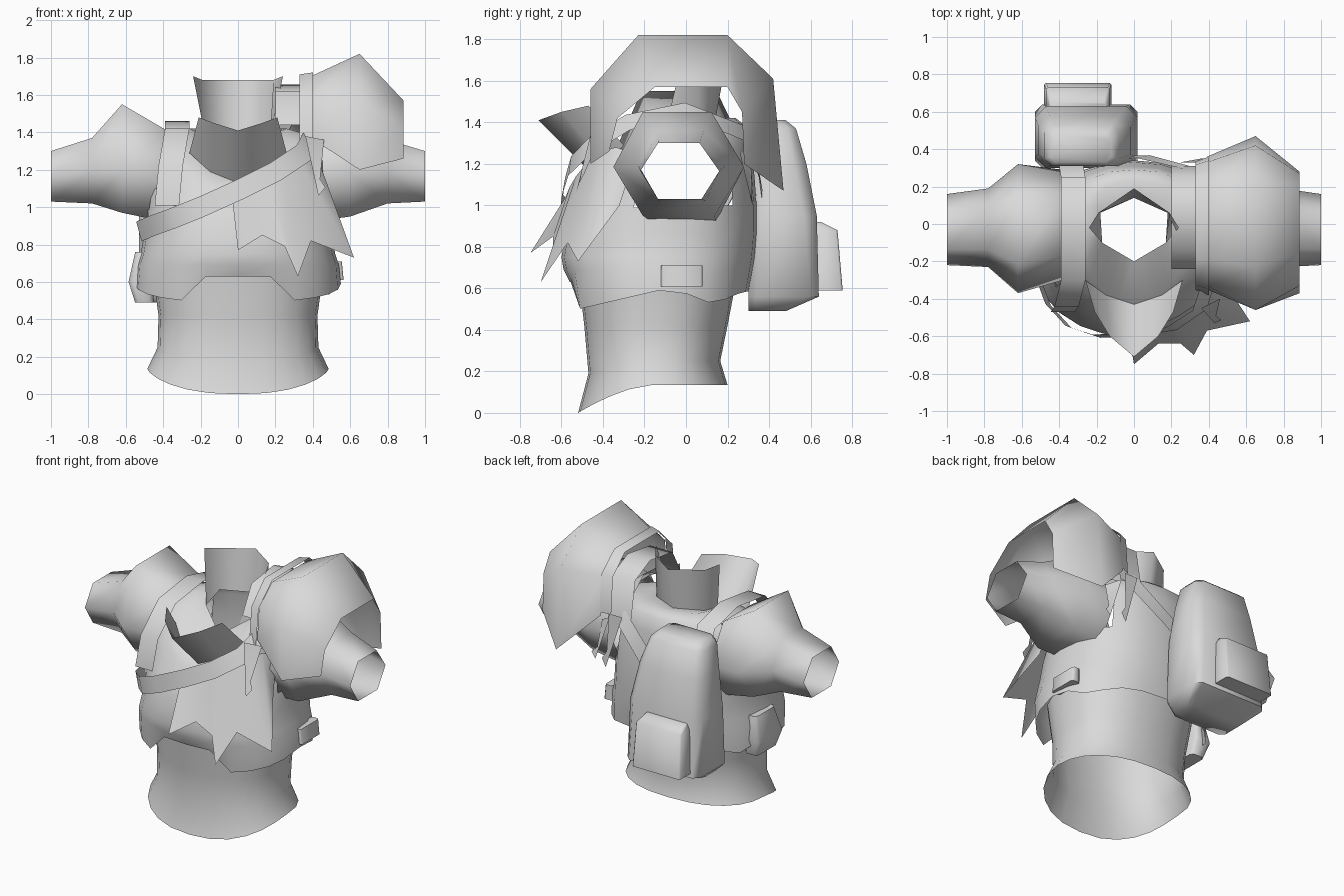
import bpy, bmesh, math
from mathutils import Vector

if "Cube" in bpy.data.objects:
    bpy.data.objects.remove(bpy.data.objects["Cube"])

grey = bpy.data.materials.new("light_grey")
grey.diffuse_color = (0.7, 0.7, 0.7, 1)
grey.use_nodes = True
grey.node_tree.nodes["Principled BSDF"].inputs["Base Color"].default_value = grey.diffuse_color


def loft(name, rows, closed=True, caps=False, angle=60, hole=None):
    """Skin rows of points; optional end caps and a face removal rule."""
    bm = bmesh.new()
    grid = [[bm.verts.new(p) for p in r] for r in rows]
    n = len(rows[0])
    for a, b in zip(grid, grid[1:]):
        for i in range(n if closed else n - 1):
            j = (i + 1) % n
            bm.faces.new((a[i], a[j], b[j], b[i]))
    if caps:
        bm.faces.new(grid[0][::-1])
        bm.faces.new(grid[-1])
    if hole:
        gone = [f for f in bm.faces if hole(f.calc_center_median())]
        bmesh.ops.delete(bm, geom=gone, context='FACES')
    bmesh.ops.recalc_face_normals(bm, faces=bm.faces)
    me = bpy.data.meshes.new(name)
    bm.to_mesh(me)
    bm.free()
    me.materials.append(grey)
    for p in me.polygons:
        p.use_smooth = True
    me.set_sharp_from_angle(angle=math.radians(angle))
    ob = bpy.data.objects.new(name, me)
    bpy.context.collection.objects.link(ob)
    return ob


def body_ring(z, hw, yf, yb, drop=0, n=24, rule=None):
    """Slightly squared oval around the body, lowered by drop towards the front."""
    pts = []
    for i in range(n):
        a = 2 * math.pi * i / n
        s, c = (math.copysign(abs(v) ** .86, v) for v in (math.sin(a), math.cos(a)))
        x = hw * s
        y = (yf + yb) / 2 - (yb - yf) / 2 * c
        zz = z - drop * max(0, c) ** 1.5
        pts.append((x, y, rule(x, y, c) if rule else zz))
    return pts


def ribbon(name, pts, width, side=None):
    """Flat strap following points, lying against the body or along a fixed side."""
    pts = [Vector(p) for p in pts]
    rows = []
    for i, p in enumerate(pts):
        t = pts[min(i + 1, len(pts) - 1)] - pts[max(i - 1, 0)]
        s = Vector(side) if side else t.cross(p - Vector((0, -0.1, 1.0))).normalized()
        rows.append((p - s * width / 2, p + s * width / 2))
    return loft(name, rows, closed=False)


def block_ring(x0, x1, y0, y1, z, c):
    """Rectangle with cut corners at height z."""
    return [(x0 + c, y0, z), (x1 - c, y0, z), (x1, y0 + c, z), (x1, y1 - c, z),
            (x1 - c, y1, z), (x0 + c, y1, z), (x0, y1 - c, z), (x0, y0 + c, z)]


# Inner shirt with a dipping front hem, open at the bottom
loft("shirt", [
    body_ring(0, .485, -.52, .2, rule=lambda x, y, c: .135 - .135 * max(0, c) ** 1.6),
    body_ring(.25, .43, -.47, .165, .06),
    body_ring(.42, .425, -.49, .2),
    body_ring(.68, .46, -.52, .25)])


# Jacket: notched hem, chest, armholes, neckline and neck opening
def hem(x, y, c):
    if c > 0:
        return .63 if abs(x) < .22 else .59 - .1 * c
    return .59 - .06 * math.exp(-((c + .6) / .25) ** 2)


def armhole(p):
    return abs(p.x) > .33 and ((p.y + .02) / .26) ** 2 + ((p.z - 1.17) / .21) ** 2 < 1


# Six-sided neck opening, sampled to match the body rings
neck = [Vector(p) for p in [(0, -.2, 1.24), (.17, -.1, 1.36), (.18, .06, 1.4),
                            (0, .14, 1.4), (-.18, .06, 1.4), (-.17, -.1, 1.36)]]
neck_ring = [neck[i].lerp(neck[(i + 1) % 6], k / 4) for i in range(6) for k in range(4)]

loft("jacket", [
    body_ring(0, .55, -.56, .3, rule=hem),
    body_ring(.69, .54, -.59, .32),
    body_ring(.75, .52, -.6, .33),
    body_ring(.87, .50, -.585, .34, .03),
    body_ring(1.0, .49, -.56, .34, .06),
    body_ring(1.14, .47, -.53, .33, .14),
    body_ring(1.28, .44, -.49, .31, .23),
    body_ring(1.38, .4, -.46, .29, .28),
    body_ring(1.42, .26, -.42, .24, .28),
    neck_ring], hole=armhole)

# Standing collar behind the neck
high = [(.24, -.02, 1.70), (.19, .06, 1.68), (0, .19, 1.68), (-.19, .06, 1.68), (-.24, -.02, 1.70)]
loft("back_collar", [neck[1:], high], closed=False, angle=80)

# Flared collar flap at the front
loft("front_collar", [
    [(-.26, -.30, 1.29), (-.15, -.38, 1.19), (0, -.43, 1.13), (.15, -.38, 1.19), (.26, -.30, 1.29)],
    [(-.21, -.47, 1.48), (-.13, -.60, 1.45), (0, -.71, 1.41), (.13, -.60, 1.45), (.21, -.47, 1.48)]],
    closed=False, angle=80)


# Open six-sided sleeves
def sleeve(name, s, rings):
    rows = []
    for x, y0, y1, z0, z1 in rings:
        m, r, zm = (y0 + y1) / 2, (y1 - y0) / 2, (z0 + min(z1, 1.42)) / 2
        rows.append([(s * x, y0, zm), (s * x, m - r * .55, z1), (s * x, m + r * .5, z1),
                     (s * x, y1, zm), (s * x, m + r * .55, z0), (s * x, m - r * .55, z0)])
    return loft(name, rows, angle=70)


sleeve("left_sleeve", 1, [(1, -.22, .16, 1.03, 1.3), (.8, -.23, .19, 1.02, 1.36),
                          (.6, -.35, .28, .95, 1.45), (.38, -.29, .27, .92, 1.41)])
sleeve("right_sleeve", -1, [(1, -.22, .16, 1.03, 1.3), (.78, -.23, .19, 1.02, 1.37),
                            (.62, -.37, .32, .97, 1.55), (.38, -.3, .29, .92, 1.41)])

# Large domed shoulder guard, open underneath
arches = [
    (.39, [(-.35, 1.37), (-.33, 1.58), (-.19, 1.70), (.19, 1.70), (.33, 1.58), (.36, 1.33)]),
    (.65, [(-.46, 1.2), (-.46, 1.56), (-.23, 1.82), (.2, 1.82), (.42, 1.61), (.47, 1.07)]),
    (.885, [(-.37, 1.26), (-.33, 1.42), (-.15, 1.57), (.2, 1.57), (.27, 1.45), (.28, 1.2)])]
loft("shoulder_guard", [[(x, y, z) for y, z in a] for x, a in arches], closed=False, angle=70)

# Upright trim on the inner edge of the guard, and a saddle plate beside the neck
trim = [(-.38, 1.33), (-.35, 1.58), (-.2, 1.72), (.2, 1.72), (.34, 1.6), (.36, 1.35)]
loft("guard_trim", [[(.33, y * .93, z - .01) for y, z in trim],
                    [(.40, y, z) for y, z in trim]], closed=False)
saddle = [(.31, 1.3), (.26, 1.58), (.1, 1.655), (-.14, 1.62), (-.24, 1.44)]
loft("shoulder_saddle", [[(x, y, z) for y, z in saddle] for x in (.2, .37)], closed=False)

# Straps across the chest and over the shoulder
ribbon("chest_strap", [
    (-.53, -.24, .87), (-.46, -.43, .9), (-.35, -.55, .94), (-.2, -.60, 1.0), (0, -.59, 1.09),
    (.2, -.56, 1.19), (.35, -.46, 1.29), (.41, -.28, 1.4), (.36, 0, 1.46), (.29, .3, 1.34),
    (.05, .36, 1.12), (-.3, .35, .9)], .11)
ribbon("shoulder_strap", [
    (-.38, -.47, 1.01), (-.36, -.44, 1.22), (-.325, -.3, 1.42), (-.325, 0, 1.46),
    (-.325, .25, 1.40), (-.34, .34, 1.1)], .13, side=(1, 0, 0))

# Torn cloth hanging from the chest strap
loft("torn_cloth", [
    [(-.03, -.58, 1.04), (.08, -.56, 1.09), (.16, -.53, 1.14), (.24, -.49, 1.19), (.33, -.43, 1.25),
     (.42, -.34, 1.28), (.46, -.24, 1.25)],
    [(0, -.75, .77), (.13, -.64, .85), (.25, -.64, .79), (.32, -.70, .63), (.39, -.57, .82),
     (.62, -.52, .73), (.49, -.32, 1.0)]], closed=False, angle=70)

# Loose cloth tails beside and behind the shoulder
tails = [("side_tail", (.36, -.45, 1.38), (.46, -.4, 1.36), (.43, -.53, 1.06)),
         ("back_tail", (.25, .33, 1.34), (.35, .33, 1.34), (.36, .35, .98)),
         ("outer_tail", (.36, .31, 1.3), (.45, .26, 1.25), (.46, .32, 1.0))]
for name, a, b, tip in tails:
    t = Vector(tip)
    m = (Vector(a) + Vector(b)) / 2
    loft(name, [(a, b), (Vector(a).lerp(t, .6), Vector(b).lerp(t, .7)),
                (t, t + (m - t) * .15 + Vector((.04, 0, 0)))], closed=False)

# Backpack with sloping rear, narrowing towards the top, and a pocket
loft("backpack", [
    block_ring(-.46, -.05, .3, .48, .49, .03),
    block_ring(-.53, .02, .3, .64, .56, .04),
    block_ring(-.53, .02, .3, .63, .95, .06),
    block_ring(-.51, -.02, .31, .58, 1.2, .06),
    block_ring(-.48, -.08, .31, .53, 1.37, .04),
    block_ring(-.45, -.12, .33, .48, 1.41, .03)], caps=True)
loft("backpack_pocket", [
    block_ring(-.48, -.12, .6, .755, .59, .01),
    block_ring(-.47, -.13, .6, .73, .88, .01),
    block_ring(-.45, -.15, .6, .65, .92, .01)], caps=True)

# Hip pouch and plate
loft("right_hip_pouch", [
    block_ring(-.55, -.45, -.2, .02, .49, .02),
    block_ring(-.585, -.46, -.22, .05, .6, .02),
    block_ring(-.55, -.47, -.18, .03, .76, .02)], caps=True)
loft("left_hip_plate", [
    block_ring(.5, .565, -.12, .08, .61, .01),
    block_ring(.5, .555, -.12, .08, .71, .01)], caps=True)
